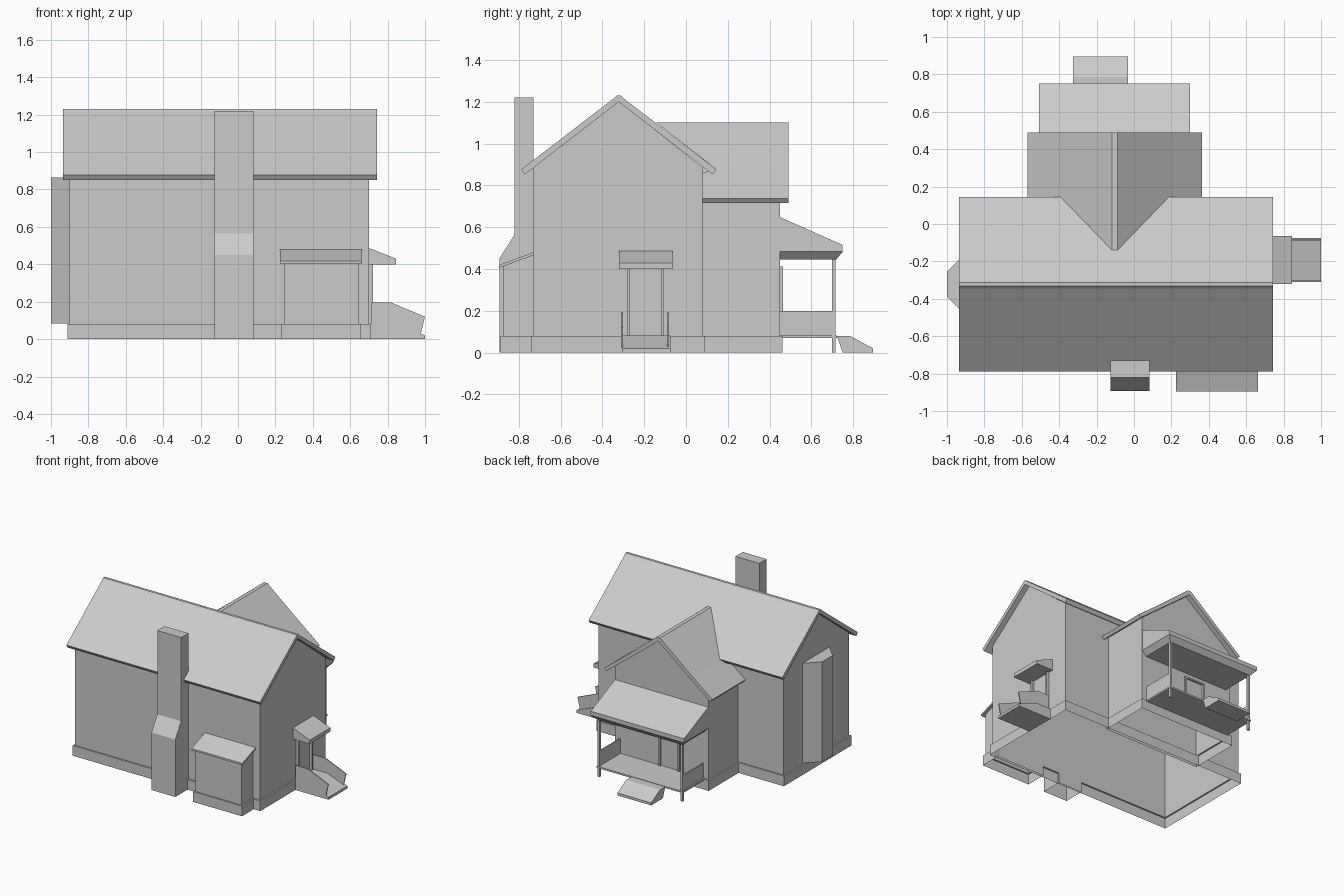
import bpy, bmesh

if "Cube" in bpy.data.objects:
    bpy.data.objects.remove(bpy.data.objects["Cube"])


def mesh(name, verts, faces):
    bm = bmesh.new()
    vs = [bm.verts.new(v) for v in verts]
    for f in faces:
        bm.faces.new([vs[i] for i in f])
    bmesh.ops.recalc_face_normals(bm, faces=bm.faces[:])
    me = bpy.data.meshes.new(name)
    bm.to_mesh(me)
    bm.free()
    ob = bpy.data.objects.new(name, me)
    bpy.context.collection.objects.link(ob)
    return ob


def prism(name, pts, axis, a, b, skip=(), caps=(True, True)):
    """Extrude a 2D profile along an axis; a may be one start or one per point.
    Sides listed in skip are left open (side i joins point i to i + 1)."""
    n = len(pts)
    starts = a if isinstance(a, (list, tuple)) else [a] * n

    def place(p, t):
        u, v = p
        return {'x': (t, u, v), 'y': (u, t, v), 'z': (u, v, t)}[axis]

    verts = [place(p, s) for p, s in zip(pts, starts)] + [place(p, b) for p in pts]
    faces = [(i, (i + 1) % n, n + (i + 1) % n, n + i) for i in range(n) if i not in skip]
    if caps[0]:
        faces.append(tuple(range(n)))
    if caps[1]:
        faces.append(tuple(range(n, 2 * n)))
    return mesh(name, verts, faces)


def box(name, x0, x1, y0, y1, z0, z1):
    return prism(name, [(x0, y0), (x1, y0), (x1, y1), (x0, y1)], 'z', z0, z1)


def skirt(name, x0, x1, y0, y1, h=0.08, t=0.012):
    """Open foundation band with a narrow ledge on top."""
    def ring(e, z):
        return [(x0 - e, y0 - e, z), (x1 + e, y0 - e, z), (x1 + e, y1 + e, z), (x0 - e, y1 + e, z)]
    verts = ring(t, 0) + ring(t, h) + ring(0, h)
    return mesh(name, verts, [(k + i, k + (i + 1) % 4, k + 4 + (i + 1) % 4, k + 4 + i)
                              for k in (0, 4) for i in range(4)])


# Main house, open below
prism("main_walls", [(-0.73, 0.08), (0.08, 0.08), (0.08, 0.885), (-0.325, 1.205), (-0.73, 0.885)],
      'x', -0.9, 0.7, skip=(0,))
skirt("main_foundation", -0.9, 0.7, -0.73, 0.08)
prism("main_roof", [(-0.788, 0.877), (-0.345, 1.217), (-0.332, 1.231), (-0.312, 1.231), (-0.299, 1.217),
                    (0.145, 0.877), (0.128, 0.852), (-0.322, 1.2), (-0.772, 0.852)], 'x', -0.935, 0.742)

# Rear wing, with its roof trimmed along the valleys
cx = -0.103
prism("wing_walls", [(cx - 0.405, 0.08), (cx + 0.405, 0.08), (cx + 0.405, 0.75), (cx, 1.075), (cx - 0.405, 0.75)],
      'y', 0.08, 0.45, skip=(0,), caps=(False, True))
skirt("wing_foundation", cx - 0.405, cx + 0.405, 0.08, 0.45)
half = [(0.015, 1.1, -0.14), (0.29, 0.877, 0.145), (0.31, 0.861, 0.08), (0.467, 0.738, 0.08), (0.45, 0.716, 0.08)]
profile = [(-d, z, y) for d, z, y in reversed(half)] + half + [(0, 1.07, 0.08)]
prism("wing_roof", [(cx + d, z) for d, z, y in profile], 'y', [p[2] for p in profile], 0.49, caps=(False, True))

# Chimney with a sloped shoulder
prism("chimney", [(-0.893, 0), (-0.73, 0), (-0.73, 1.22), (-0.82, 1.22), (-0.82, 0.565), (-0.893, 0.45)],
      'x', -0.125, 0.082, skip=(0,))

# Front lean-to
prism("lean_to_walls", [(-0.875, 0.08), (-0.73, 0.08), (-0.73, 0.468), (-0.875, 0.412)],
      'x', 0.245, 0.643, skip=(0,))
skirt("lean_to_foundation", 0.245, 0.643, -0.875, -0.735)
prism("lean_to_roof", [(-0.895, 0.405), (-0.73, 0.466), (-0.73, 0.48), (-0.895, 0.419)], 'x', 0.225, 0.664)

# Bay on the left side
prism("side_bay", [(-0.9, -0.155), (-1, -0.255), (-1, -0.388), (-0.9, -0.488)], 'z', 0.083, 0.865)

# Right side entrance: canopy, door frame, ramp step and side rails
prism("side_canopy", [(0.7, 0.4), (0.845, 0.4), (0.845, 0.43), (0.7, 0.487)], 'y', -0.32, -0.065)
for i, y in enumerate((-0.28, -0.117)):
    box(f"side_door_jamb_{i}", 0.7, 0.722, y, y + 0.012, 0.08, 0.4)
prism("side_steps", [(0.712, 0), (1, 0), (1, 0.02), (0.84, 0.083), (0.712, 0.083)], 'y', -0.307, -0.075)
for i, y in enumerate((-0.31, -0.092)):
    prism(f"side_step_rail_{i}", [(0.715, 0.08), (0.84, 0.08), (0.977, 0.025), (0.999, 0.12), (0.82, 0.195),
                                  (0.715, 0.195)], 'y', y, y + 0.008)

# Back porch roof and tapered soffit
px0, px1 = -0.508, 0.3
prism("porch_roof", [(0.45, 0.483), (0.75, 0.483), (0.75, 0.515), (0.45, 0.648)], 'x', px0, px1)
top = [(px0, 0.45, 0.483), (px1, 0.45, 0.483), (px1, 0.75, 0.483), (px0, 0.75, 0.483)]
low = [(px0 + 0.035, 0.45, 0.445), (px1 - 0.035, 0.45, 0.445), (px1 - 0.035, 0.718, 0.445), (px0 + 0.035, 0.718, 0.445)]
mesh("porch_soffit", top + low, [(0, 1, 5, 4), (1, 2, 6, 5), (2, 3, 7, 6), (3, 0, 4, 7), (4, 5, 6, 7)])

# Porch floor, posts, side rails, door frame and step
box("porch_floor", px0 + 0.03, px1 - 0.03, 0.45, 0.722, 0.07, 0.083)
for side, x in (("left", px0 + 0.035), ("right", px1 - 0.053)):
    box(f"porch_post_{side}", x, x + 0.018, 0.698, 0.716, 0, 0.446)
    box(f"porch_rail_{side}", x + 0.005, x + 0.013, 0.45, 0.7, 0.083, 0.2)
for i, x in enumerate((-0.265, -0.1)):
    box(f"porch_door_jamb_{i}", x, x + 0.012, 0.45, 0.465, 0.083, 0.4)
box("porch_door_head", -0.265, -0.088, 0.45, 0.465, 0.4, 0.412)
prism("porch_step", [(0.75, 0), (0.895, 0), (0.895, 0.02), (0.785, 0.08), (0.722, 0.08)], 'x', -0.325, -0.032)
